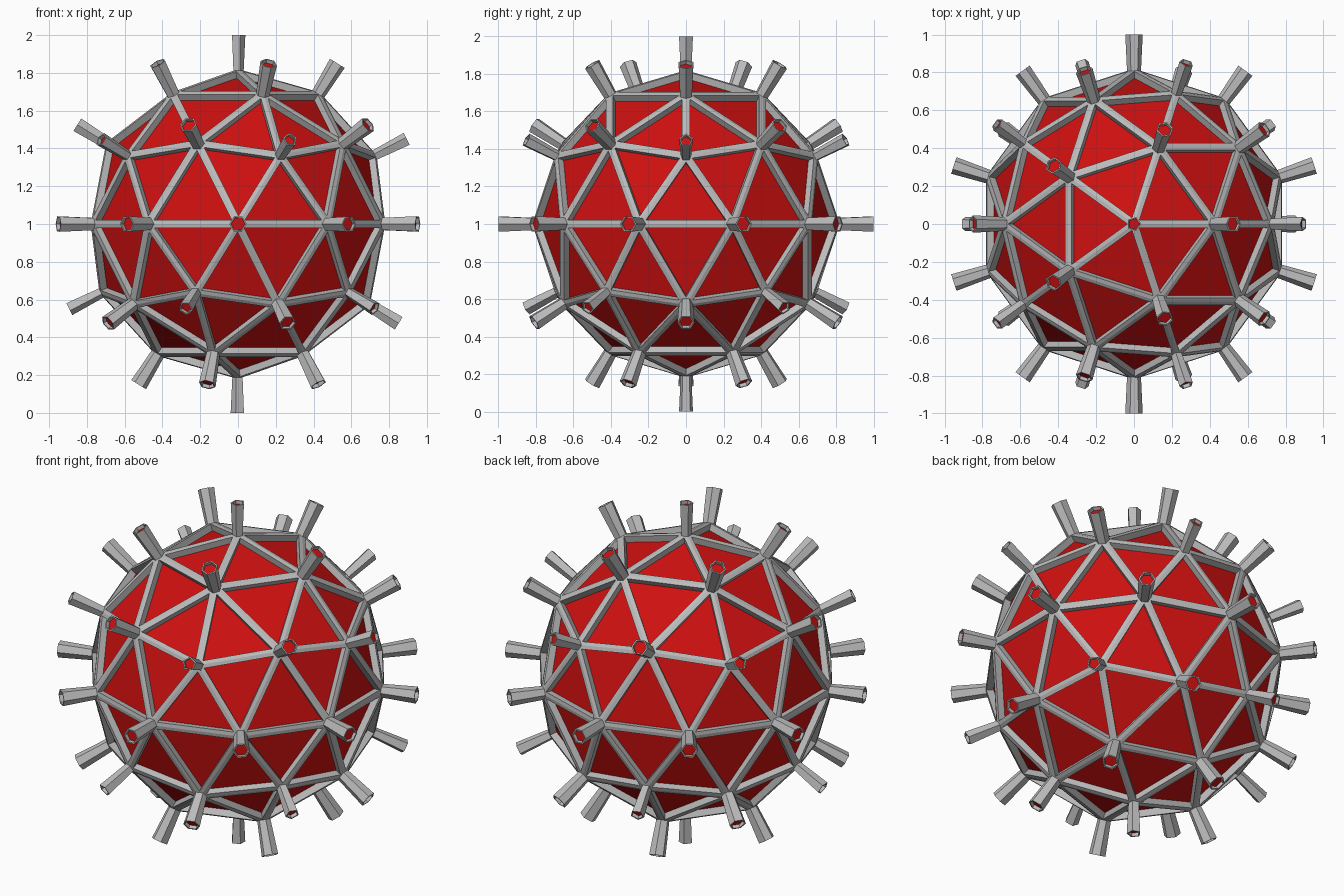
import bpy, bmesh
from mathutils import Vector, Matrix

if "Cube" in bpy.data.objects:
    bpy.data.objects.remove(bpy.data.objects["Cube"])

R_FRAME, R_TIP = 0.82, 1.0
CENTRE = Vector((0, 0, 1))

red = bpy.data.materials.new("red")
red.diffuse_color = (0.62, 0.005, 0.005, 1)
red.use_nodes = True
red.node_tree.nodes["Principled BSDF"].inputs["Base Color"].default_value = red.diffuse_color
grey = bpy.data.materials.new("grey")
grey.diffuse_color = (0.5, 0.5, 0.5, 1)
grey.use_nodes = True
grey.node_tree.nodes["Principled BSDF"].inputs["Base Color"].default_value = grey.diffuse_color


def finish(bm, name):
    bmesh.ops.translate(bm, verts=bm.verts, vec=CENTRE)
    me = bpy.data.meshes.new(name)
    bm.to_mesh(me)
    bm.free()
    me.materials.append(grey)
    me.materials.append(red)
    ob = bpy.data.objects.new(name, me)
    bpy.context.collection.objects.link(ob)


# Geodesic ball: raised grey struts around recessed red panels
ball = bmesh.new()
bmesh.ops.create_icosphere(ball, subdivisions=2, radius=R_FRAME)
ball.normal_update()
hubs = [(v.co.normalized(), [e.other_vert(v).co.copy() for e in v.link_edges])
        for v in ball.verts]
panels = ball.faces[:]
bmesh.ops.inset_individual(ball, faces=panels, thickness=0.021, use_even_offset=True)
ball.normal_update()
bmesh.ops.inset_individual(ball, faces=panels, thickness=0.0005, depth=-0.038,
                           use_even_offset=True)
for f in panels:
    f.material_index = 1
finish(ball, "strut_ball")

# Flared tubes on every hub, one side per strut, with a recessed red end
tubes = bmesh.new()
for axis, neighbours in hubs:
    tangents = [(n - axis * n.dot(axis)).normalized() for n in neighbours]
    ref = tangents[0]
    side = axis.cross(ref)
    import math
    tangents.sort(key=lambda t: math.atan2(t.dot(side), t.dot(ref)))
    n = len(tangents)
    tip = 0.046 if n == 6 else 0.039
    base = tip - 0.010
    inner = tip - 0.008
    profile = [(base, 0.79), (tip, R_TIP), (inner, R_TIP), (inner - 0.001, R_TIP - 0.02)]
    loops = [[tubes.verts.new(axis * h + t * r) for t in tangents] for r, h in profile]
    for a, b in zip(loops, loops[1:]):
        for i in range(n):
            j = (i + 1) % n
            tubes.faces.new((a[i], a[j], b[j], b[i]))
    tubes.faces.new(loops[-1]).material_index = 1
finish(tubes, "hub_tubes")
